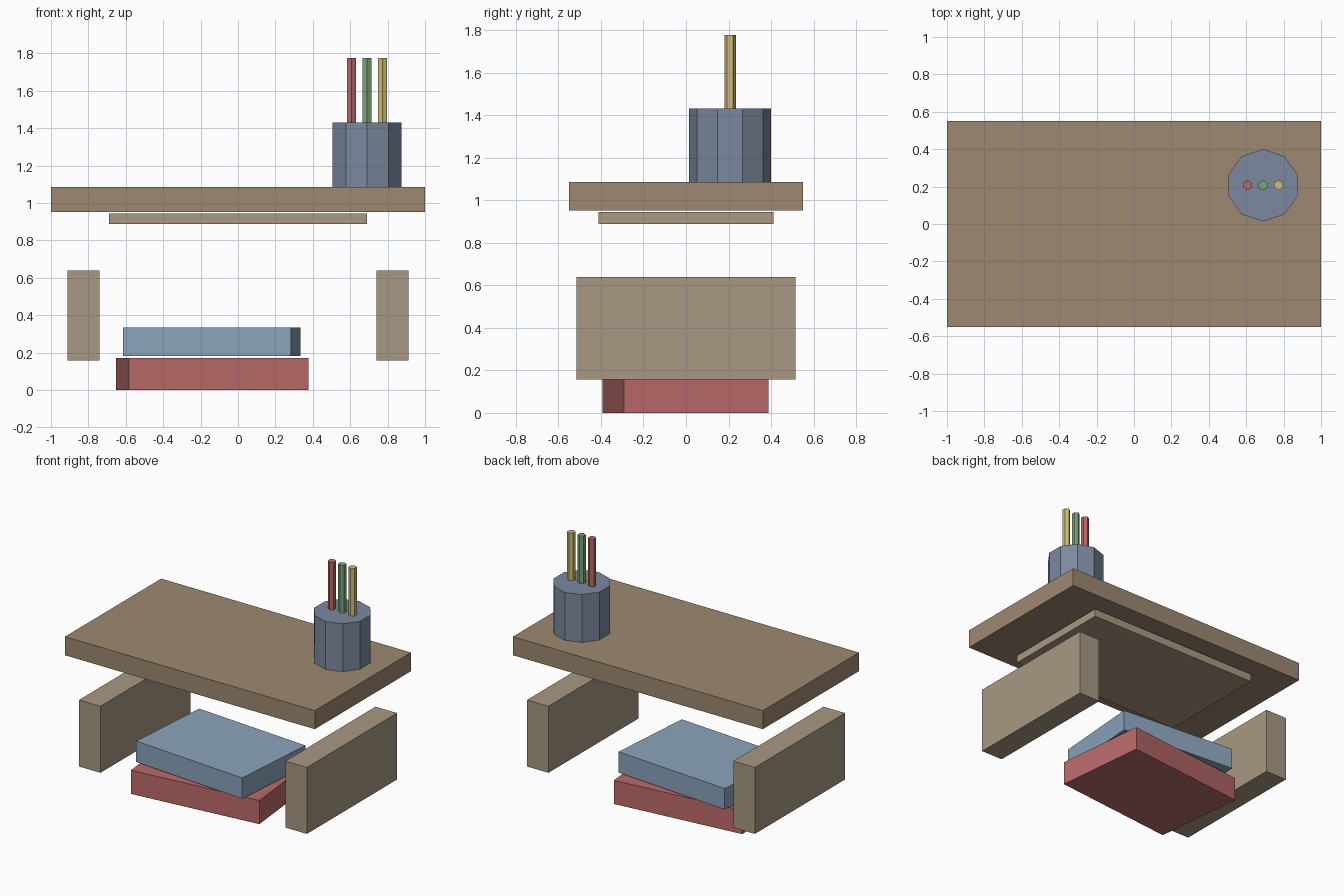
import bpy
from math import radians

if "Cube" in bpy.data.objects:
    bpy.data.objects.remove(bpy.data.objects["Cube"])


def material(name, rgb):
    m = bpy.data.materials.new(name)
    m.diffuse_color = (*rgb, 1)
    m.use_nodes = True
    m.node_tree.nodes["Principled BSDF"].inputs["Base Color"].default_value = m.diffuse_color
    return m


def box(name, centre, size, mat, turn=0):
    bpy.ops.mesh.primitive_cube_add(size=1, location=centre, rotation=(0, 0, radians(turn)))
    o = bpy.context.object
    o.name, o.scale = name, size
    o.data.materials.append(mat)
    return o


def prism(name, sides, radius, x, y, z0, z1, mat):
    # primitive has its first corner on +y
    bpy.ops.mesh.primitive_cylinder_add(vertices=sides, radius=radius, depth=z1 - z0,
                                        location=(x, y, (z0 + z1) / 2))
    o = bpy.context.object
    o.name = name
    o.data.materials.append(mat)
    return o


wood = material("wood", (0.34, 0.247, 0.167))
pale_wood = material("pale_wood", (0.393, 0.315, 0.226))
red = material("red", (0.486, 0.143, 0.143))
blue = material("blue", (0.257, 0.375, 0.50))
slate = material("slate", (0.205, 0.25, 0.347))
green = material("green", (0.20, 0.37, 0.19))
yellow = material("yellow", (0.62, 0.51, 0.19))

# Desk top and the panel floating beneath it
box("desk_top", (0, 0, 1.019), (2, 1.1, 0.134), wood)
box("under_panel", (0, 0, 0.916), (1.378, 0.824, 0.057), pale_wood)

# Side panels
for side, s in (("left", -1), ("right", 1)):
    box(side + "_panel", (s * 0.826, 0, 0.398), (0.172, 1.03, 0.481), pale_wood)

# Two stacked books, turned opposite ways
box("lower_book", (-0.139, -0.002, 0.0855), (0.964, 0.684, 0.171), red, 5.9)
box("upper_book", (-0.14, 0.003, 0.2585), (0.90, 0.652, 0.151), blue, -4.4)

# Ten-sided pot with three six-sided pencils
px, py = 0.690, 0.207
prism("pencil_pot", 10, 0.193, px, py, 1.085, 1.432, slate)
for name, dx, mat in (("red", -0.083, red), ("green", 0, green), ("yellow", 0.083, yellow)):
    prism(name + "_pencil", 6, 0.027, px + dx, py, 1.40, 1.776, mat)
